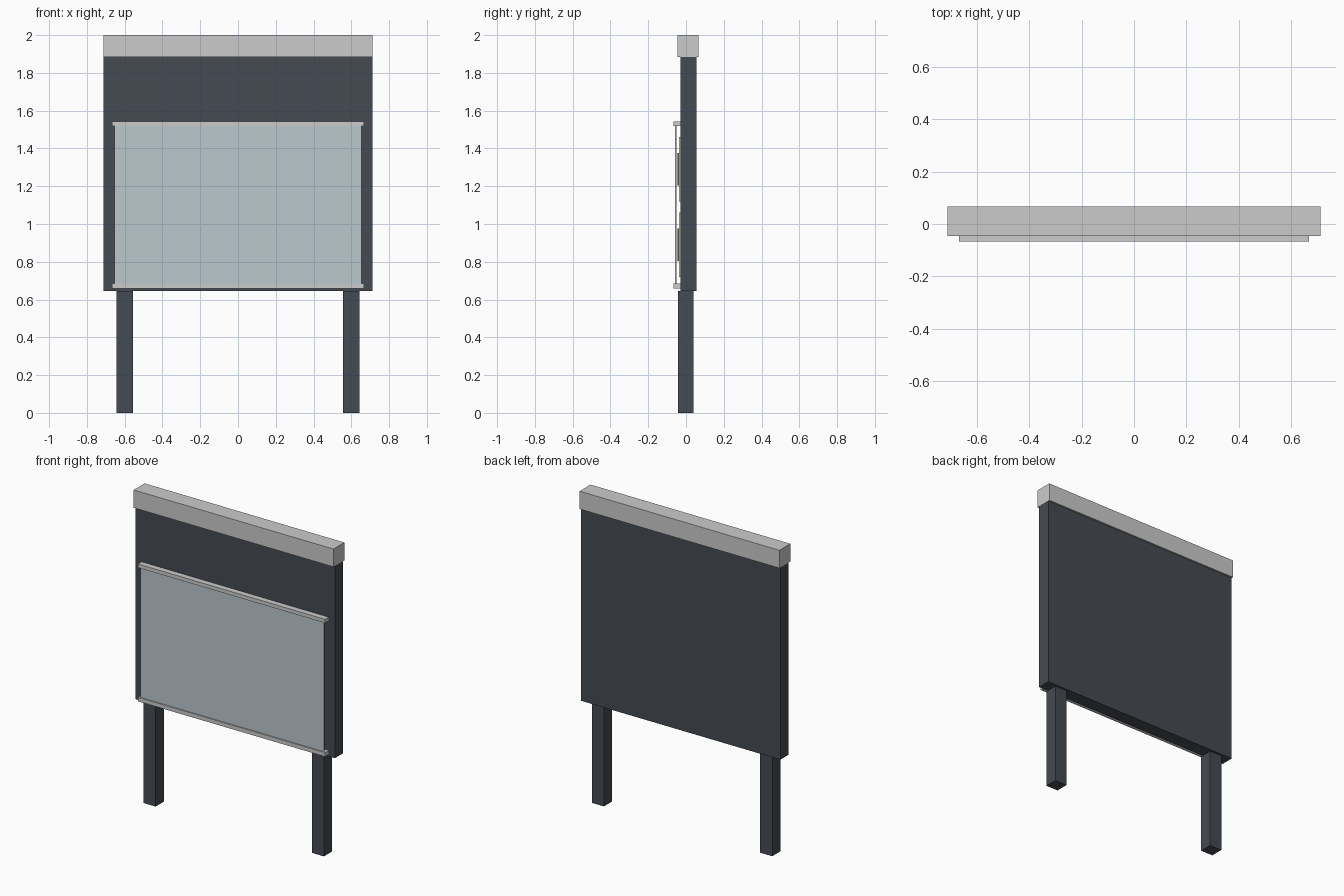
import bpy

if "Cube" in bpy.data.objects:
    bpy.data.objects.remove(bpy.data.objects["Cube"])


def material(name, color):
    m = bpy.data.materials.new(name)
    m.diffuse_color = color
    m.use_nodes = True
    m.node_tree.nodes["Principled BSDF"].inputs["Base Color"].default_value = m.diffuse_color
    return m


DARK = material("dark_metal", (0.06, 0.07, 0.085, 1))
GLASS = material("glass", (0.50, 0.58, 0.62, 1))
PAPER = material("paper", (0.80, 0.77, 0.58, 1))
INK = material("ink", (0.08, 0.08, 0.08, 1))


def box(name, x, y, z, mat=None):
    """Box from (min, max) ranges on each axis."""
    bpy.ops.mesh.primitive_cube_add(size=1, location=[sum(r) / 2 for r in (x, y, z)])
    ob = bpy.context.object
    ob.name = name
    ob.scale = [r[1] - r[0] for r in (x, y, z)]
    bpy.ops.object.transform_apply(location=False, rotation=False, scale=True)
    if mat:
        ob.data.materials.append(mat)
    return ob


# Cabinet and header
box("board_body", (-0.711, 0.711), (-0.029, 0.055), (0.646, 1.885), DARK)
box("header_cap", (-0.712, 0.712), (-0.045, 0.066), (1.885, 2.0))

# Legs
for side, cx in (("left", -0.6), ("right", 0.6)):
    box(side + "_leg", (cx - 0.043, cx + 0.043), (-0.043, 0.04), (0, 0.646), DARK)

# Sliding glass pane held between two rails
box("glass_pane", (-0.653, 0.653), (-0.059, -0.05), (0.67, 1.53), GLASS)
for name, z in (("top_rail", (1.519, 1.543)), ("bottom_rail", (0.658, 0.684))):
    box(name, (-0.668, 0.668), (-0.066, -0.029), z)

# Notices pinned behind the glass, each with a printed block
for row, cz in enumerate((0.89, 1.29)):
    for col in range(4):
        cx = -0.45 + 0.3 * col
        box(f"notice_{row}_{col}", (cx - 0.12, cx + 0.12), (-0.038, -0.029),
            (cz - 0.17, cz + 0.17), PAPER)
        box(f"notice_print_{row}_{col}", (cx - 0.09, cx + 0.09), (-0.046, -0.038),
            (cz - 0.085, cz + 0.085), INK)
